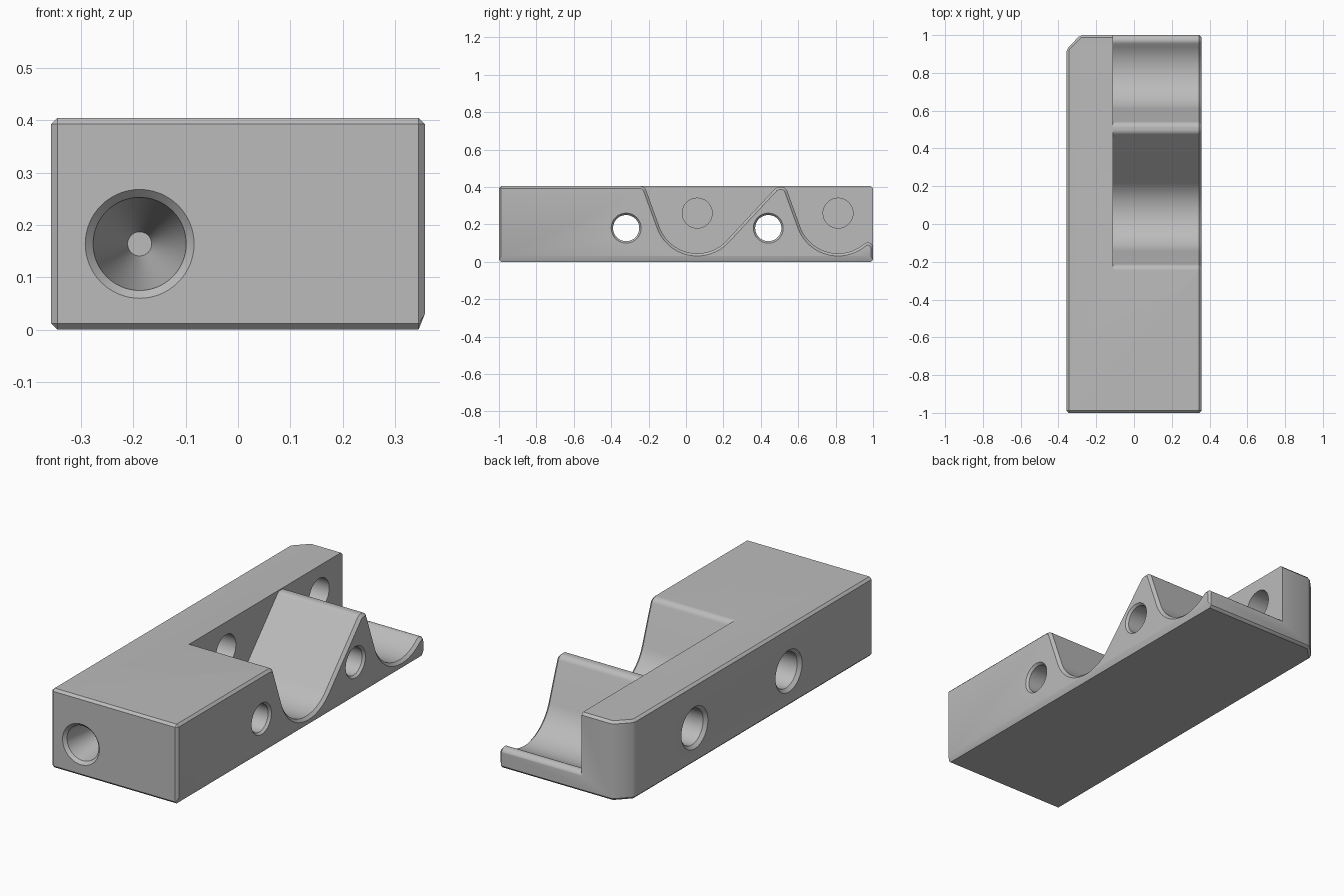
import bpy, bmesh
from math import sin, cos, radians
from mathutils import Vector, Matrix

cube = bpy.data.objects.get("Cube")
if cube:
    bpy.data.objects.remove(cube, do_unlink=True)

grey = bpy.data.materials.new("plain grey")
grey.use_nodes = True
colour = (0.5, 0.5, 0.5, 1)
grey.diffuse_color = colour
grey.node_tree.nodes["Principled BSDF"].inputs["Base Color"].default_value = colour


def finish(name, bm):
    bmesh.ops.recalc_face_normals(bm, faces=bm.faces[:])
    mesh = bpy.data.meshes.new(name)
    bm.to_mesh(mesh)
    bm.free()
    mesh.materials.append(grey)
    obj = bpy.data.objects.new(name, mesh)
    bpy.context.collection.objects.link(obj)
    return obj


def loft(name, rings):
    """Closed solid through matching rings of points."""
    bm = bmesh.new()
    loops = [[bm.verts.new(p) for p in ring] for ring in rings]
    for a, b in zip(loops, loops[1:]):
        for i in range(len(a)):
            j = (i + 1) % len(a)
            bm.faces.new((a[i], a[j], b[j], b[i]))
    bm.faces.new(loops[0])
    bm.faces.new(loops[-1])
    return finish(name, bm)


def bore(name, origin, axis, profile, sides=64):
    """Round cutter along an axis from (distance, radius) steps."""
    turn = Vector(axis).to_track_quat('Z', 'Y').to_matrix().to_4x4()
    place = Matrix.Translation(origin) @ turn
    angles = [radians(360 * i / sides) for i in range(sides)]
    return loft(name, [[place @ Vector((r * cos(a), r * sin(a), d)) for a in angles]
                       for d, r in profile])


# Main block: clipped rear corner, fine chamfer on every edge
W, L, H, C = 0.357, 1.0, 0.405, 0.012
plan = [(-W, -L), (W, -L), (W, L), (-0.285, L), (-W, 0.925)]
block = loft("block", [[(x, y, z) for x, y in plan] for z in (0, H)])
bm = bmesh.new()
bm.from_mesh(block.data)
bmesh.ops.bevel(bm, geom=bm.edges[:], offset=C, segments=1, affect='EDGES')
# Taller chamfer along the lower right edge
for v in bm.verts:
    if v.co.x > W - 0.002 and v.co.z < 0.05:
        v.co.z = 0.03
bm.to_mesh(block.data)
bm.free()

# Pocket floor: arcs as centre y, centre z, radius, start and end angle, side
arcs = [(-0.246, 0.37, 0.035, 90, 20, -1),
        (0.06, 0.26, 0.215, 200, 317, 1),
        (0.5, 0.365, 0.035, 137, 90, -1),
        (0.509, 0.365, 0.035, 90, 20, -1),
        (0.813, 0.26, 0.215, 200, 305, 1),
        (0.972, 0.073, 0.03, 125, 10, -1)]


def pocket_ring(x, grow):
    pts = []
    for cy, cz, r, start, end, side in arcs:
        steps = 32 if side > 0 else 10
        for i in range(steps + 1):
            a = radians(start + (end - start) * i / steps)
            pts.append((x, cy + (r + side * grow) * cos(a), cz + (r + side * grow) * sin(a)))
    last = pts[-1]
    return pts + [(x, 1.2, last[2]), (x, 1.2, 0.7), (x, pts[0][1], 0.7)]


pocket = loft("pocket_cutter", [pocket_ring(-0.11, 0), pocket_ring(W - 0.014, 0),
                                pocket_ring(W + 0.006, 0.02)])

# Holes
cutters = [pocket]
for y in (-0.32, 0.44):
    cutters.append(bore("cross_hole_cutter", (-W, y, 0.18), (1, 0, 0),
                        [(-0.01, 0.117), (0, 0.107), (0.016, 0.091),
                         (2 * W - 0.012, 0.07), (2 * W, 0.08), (2 * W + 0.01, 0.088)]))
for y in (0.06, 0.813):
    cutters.append(bore("wall_hole_cutter", (-0.11, y, 0.26), (-1, 0, 0),
                        [(-0.05, 0.08), (0.15, 0.08)]))
cutters.append(bore("front_hole_cutter", (-0.188, -L, 0.164), (0, 1, 0),
                    [(-0.01, 0.114), (0, 0.104), (0.015, 0.089), (0.45, 0.023)]))

for cutter in cutters:
    cutter.hide_render = True
    cutter.hide_set(True)
    mod = block.modifiers.new(cutter.name, 'BOOLEAN')
    mod.operation = 'DIFFERENCE'
    mod.solver = 'EXACT'
    mod.object = cutter

bpy.ops.object.select_all(action='DESELECT')
block.select_set(True)
bpy.context.view_layer.objects.active = block
for mod in list(block.modifiers):
    bpy.ops.object.modifier_apply(modifier=mod.name)
for cutter in cutters:
    bpy.data.objects.remove(cutter, do_unlink=True)
bpy.ops.object.shade_smooth_by_angle(angle=radians(25))
